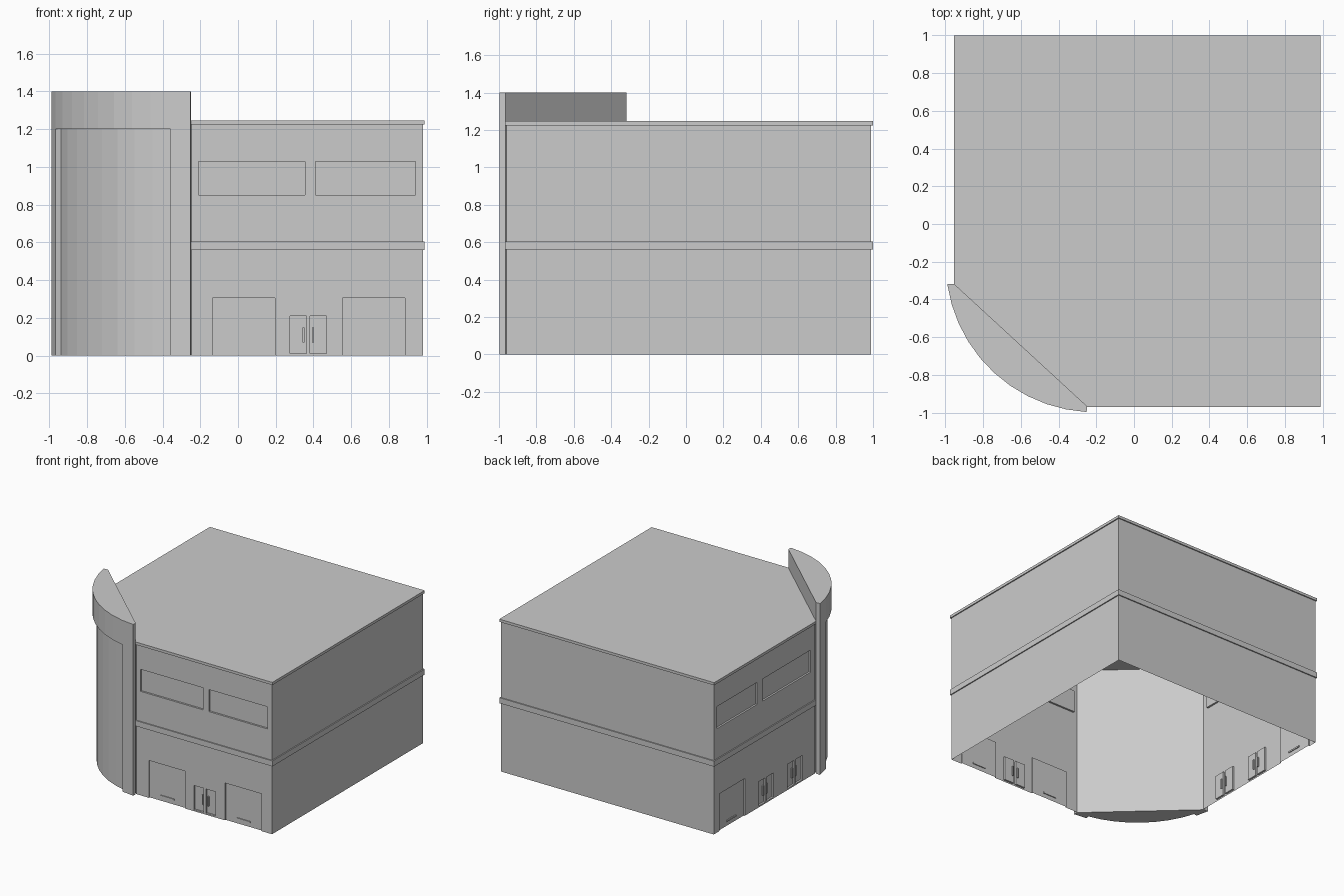
import bpy, bmesh, math
from mathutils import Vector

if "Cube" in bpy.data.objects:
    bpy.data.objects.remove(bpy.data.objects["Cube"])

grey = bpy.data.materials.new("plain_grey")
grey.use_nodes = True
grey.diffuse_color = (0.6, 0.6, 0.6, 1)
grey.node_tree.nodes["Principled BSDF"].inputs["Base Color"].default_value = (0.6, 0.6, 0.6, 1)


def finish(name, bm):
    bmesh.ops.recalc_face_normals(bm, faces=bm.faces)
    mesh = bpy.data.meshes.new(name)
    bm.to_mesh(mesh)
    bm.free()
    mesh.materials.append(grey)
    obj = bpy.data.objects.new(name, mesh)
    bpy.context.collection.objects.link(obj)
    return obj


def add_prism(bm, outline, z0, z1):
    face = bm.faces.new([bm.verts.new((x, y, z0)) for x, y in outline])
    new = bmesh.ops.extrude_face_region(bm, geom=[face])["geom"]
    verts = [v for v in new if isinstance(v, bmesh.types.BMVert)]
    bmesh.ops.translate(bm, verts=verts, vec=(0, 0, z1 - z0))


def prism(name, outline, z0, z1):
    bm = bmesh.new()
    add_prism(bm, outline, z0, z1)
    return finish(name, bm)


def cut(obj, cutter):
    mod = obj.modifiers.new("cut", "BOOLEAN")
    mod.operation = "DIFFERENCE"
    mod.solver = "EXACT"
    mod.object = cutter
    bpy.context.view_layer.objects.active = obj
    bpy.ops.object.modifier_apply(modifier=mod.name)
    bpy.data.objects.remove(cutter)


LEFT, RIGHT, FRONT, BACK = -0.945, 0.98, -0.96, 0.99
TOP = 1.225


def footprint(out, shift):
    """Square plan with one slanted corner; shift moves the slant into the tower."""
    return [(-0.247 - shift, FRONT - out), (RIGHT + out, FRONT - out),
            (RIGHT + out, BACK + out), (LEFT - out, BACK + out),
            (LEFT - out, -0.317 - shift)]


def wall_box(bm, wall, u0, u1, d0, d1, z0, z1):
    """Box on a wall: u runs along it, d is depth into the building."""
    if wall == "front":
        x0, x1, y0, y1 = u0, u1, FRONT + d0, FRONT + d1
    else:
        x0, x1, y0, y1 = LEFT + d0, LEFT + d1, u0, u1
    add_prism(bm, [(x0, y0), (x1, y0), (x1, y1), (x0, y1)], z0, z1)


# Openings and handles on the two detailed walls
windows = {"front": [(-0.21, 0.355), (0.41, 0.94)], "side": [(-0.26, 0.36), (0.43, 0.95)]}
garages = {"front": [0.03, 0.72], "side": [0.755]}
doors = {"front": [0.275], "side": [-0.155, 0.22]}
recesses, handles = bmesh.new(), bmesh.new()
for wall in ("front", "side"):
    for u0, u1 in windows[wall]:
        wall_box(recesses, wall, u0, u1, -0.05, 0.015, 0.85, 1.03)
    for c in garages[wall]:
        wall_box(recesses, wall, c - 0.165, c + 0.165, -0.05, 0.01, -0.05, 0.305)
        wall_box(handles, wall, c - 0.06, c + 0.06, 0.003, 0.017, 0.035, 0.047)
    for u in doors[wall]:
        for start, grip in ((u, u + 0.068), (u + 0.108, u + 0.118)):
            wall_box(recesses, wall, start, start + 0.087, -0.05, 0.015, 0.012, 0.21)
            wall_box(handles, wall, grip, grip + 0.01, 0.005, 0.025, 0.07, 0.15)

# Walls: an open shell with recessed windows and doors
walls = prism("walls", footprint(0, 0), 0, TOP)
cut(walls, finish("recess_cutter", recesses))
bm = bmesh.new()
bm.from_mesh(walls.data)
caps = [f for f in bm.faces if all(v.co.z < 0.001 for v in f.verts)
        or all(v.co.z > TOP - 0.001 for v in f.verts)]
bmesh.ops.delete(bm, geom=caps, context="FACES")
bm.to_mesh(walls.data)
bm.free()
finish("door_handles", handles)

# Roof slab with a slight overhang
prism("roof", footprint(0.009, 0.012), TOP, 1.247)

# Ledge band around the middle, open on the inside
bm = bmesh.new()
loops = [[bm.verts.new((x, y, z)) for x, y in footprint(out, out)]
         for out, z in ((0, 0.56), (0.009, 0.56), (0.009, 0.605), (0, 0.605))]
for a, b in zip(loops, loops[1:]):
    for i in range(4):
        bm.faces.new((a[i], a[i + 1], b[i + 1], b[i]))
finish("middle_ledge", bm)

# Curved corner tower
CENTRE, RADIUS, SEGMENTS = Vector((-0.205, -0.205)), 0.793, 10
START, END = math.radians(188.2), math.radians(266.7)


def arc(radius, first=0, last=SEGMENTS):
    points = []
    for i in range(first, last + 1):
        a = START + (END - START) * i / SEGMENTS
        points.append((CENTRE.x + radius * math.cos(a), CENTRE.y + radius * math.sin(a)))
    return points


tower = prism("corner_tower", arc(RADIUS) + [(-0.25, -0.965), (-0.953, -0.318)], 0, 1.4)
inner = arc(RADIUS - 0.03, 1, SEGMENTS - 1)
outer = arc(RADIUS + 0.05, 1, SEGMENTS - 1)
cut(tower, prism("tower_cutter", outer + inner[::-1], -0.05, 1.2))
